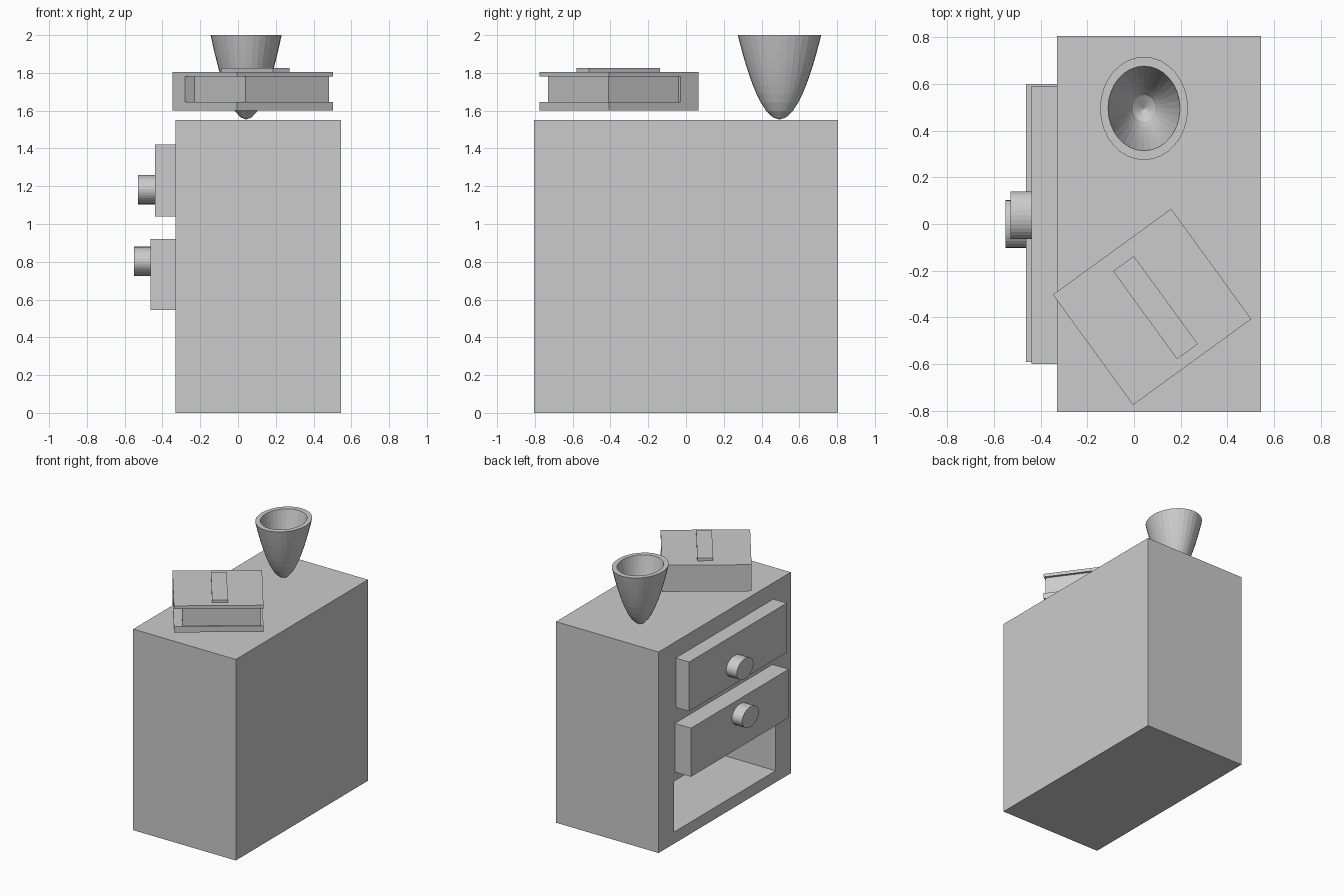
import bpy, bmesh
from math import sin, cos, pi, sqrt, radians
from mathutils import Matrix

if "Cube" in bpy.data.objects:
    bpy.data.objects.remove(bpy.data.objects["Cube"])


def finish(name, bm):
    bmesh.ops.recalc_face_normals(bm, faces=bm.faces)
    me = bpy.data.meshes.new(name)
    bm.to_mesh(me)
    bm.free()
    ob = bpy.data.objects.new(name, me)
    bpy.context.collection.objects.link(ob)
    return ob


def box(name, x, y, z):
    """Axis-aligned box from (min, max) ranges."""
    bm = bmesh.new()
    bmesh.ops.create_cube(bm, size=1)
    for v in bm.verts:
        v.co = [r[0] if c < 0 else r[1] for c, r in zip(v.co, (x, y, z))]
    return finish(name, bm)


# Cabinet, open on the -x side
cabinet = box("cabinet", (-0.33, 0.545), (-0.805, 0.805), (0, 1.55))


def cut(name, y, z):
    cutter = box(name, (-0.6, 0.45), y, z)
    cutter.hide_render = True
    cutter.display_type = 'WIRE'
    mod = cabinet.modifiers.new(name, 'BOOLEAN')
    mod.operation = 'DIFFERENCE'
    mod.solver = 'EXACT'
    mod.object = cutter


cut("empty_slot_cutter", (-0.62, 0.62), (0.09, 0.48))

# Drawers pulled slightly out, each with an oval knob
# name, front x, y range, z range, knob tip x, knob y, knob z
drawers = [
    ("upper", -0.44, (-0.60, 0.59), (1.04, 1.42), -0.53, 0.037, 1.182),
    ("lower", -0.463, (-0.59, 0.60), (0.545, 0.92), -0.55, 0.0, 0.802),
]
for name, front, y, z, tip, ky, kz in drawers:
    g = 0.004
    cut(name + "_slot_cutter", (y[0] - g, y[1] + g), (z[0] - g, z[1] + g))
    box(name + "_drawer", (front, 0.40), y, z)
    bm = bmesh.new()
    bmesh.ops.create_cone(bm, cap_ends=True, segments=32, radius1=1, radius2=1, depth=1)
    depth = front + 0.01 - tip
    bm.transform(Matrix.Translation((tip + depth / 2, ky, kz))
                 @ Matrix.Diagonal((depth, 0.102, 0.078, 1))
                 @ Matrix.Rotation(pi / 2, 4, 'Y'))
    finish(name + "_knob", bm)

# Vase: oval paraboloid bowl, outer profile up then inner profile down
N, STEPS = 32, 10
outer = [(sqrt(i / STEPS), 1.553 + 0.447 * i / STEPS) for i in range(STEPS + 1)]
outer.insert(1, (0.16, 1.565))
inner = [(0.82 * sqrt(i / STEPS), 1.62 + 0.38 * i / STEPS) for i in range(STEPS, -1, -1)]
bm = bmesh.new()
rings = []
for r, z in outer + inner:
    if r == 0:
        rings.append([bm.verts.new((0.043, 0.495, z))] * N)
    else:
        rings.append([bm.verts.new((0.043 + 0.188 * r * cos(2 * pi * k / N),
                                    0.495 + 0.221 * r * sin(2 * pi * k / N), z))
                      for k in range(N)])
for a, b in zip(rings, rings[1:]):
    for k in range(N):
        j = (k + 1) % N
        corners = list(dict.fromkeys((a[k], a[j], b[j], b[k])))
        bm.faces.new(corners)
finish("vase", bm)

# Book: U-shaped cover profile extruded along its length, page block, bookmark strip
bm = bmesh.new()
profile = [(-0.292, 1.60), (0.292, 1.60), (0.292, 1.805), (-0.292, 1.805),
           (-0.292, 1.78), (0.177, 1.78), (0.177, 1.645), (-0.292, 1.645)]
face = bm.faces.new([bm.verts.new((-0.313, y, z)) for y, z in profile])
ext = bmesh.ops.extrude_face_region(bm, geom=[face])["geom"]
bmesh.ops.translate(bm, vec=(0.626, 0, 0),
                    verts=[v for v in ext if isinstance(v, bmesh.types.BMVert)])
cover = finish("book_cover", bm)
pages = box("book_pages", (-0.253, 0.295), (-0.282, 0.18), (1.643, 1.782))
strip = box("book_strip", (-0.045, 0.065), (-0.244, 0.222), (1.80, 1.825))
place = Matrix.Translation((0.0775, -0.355, 0)) @ Matrix.Rotation(radians(36), 4, 'Z')
for ob in (cover, pages, strip):
    ob.data.transform(place)
